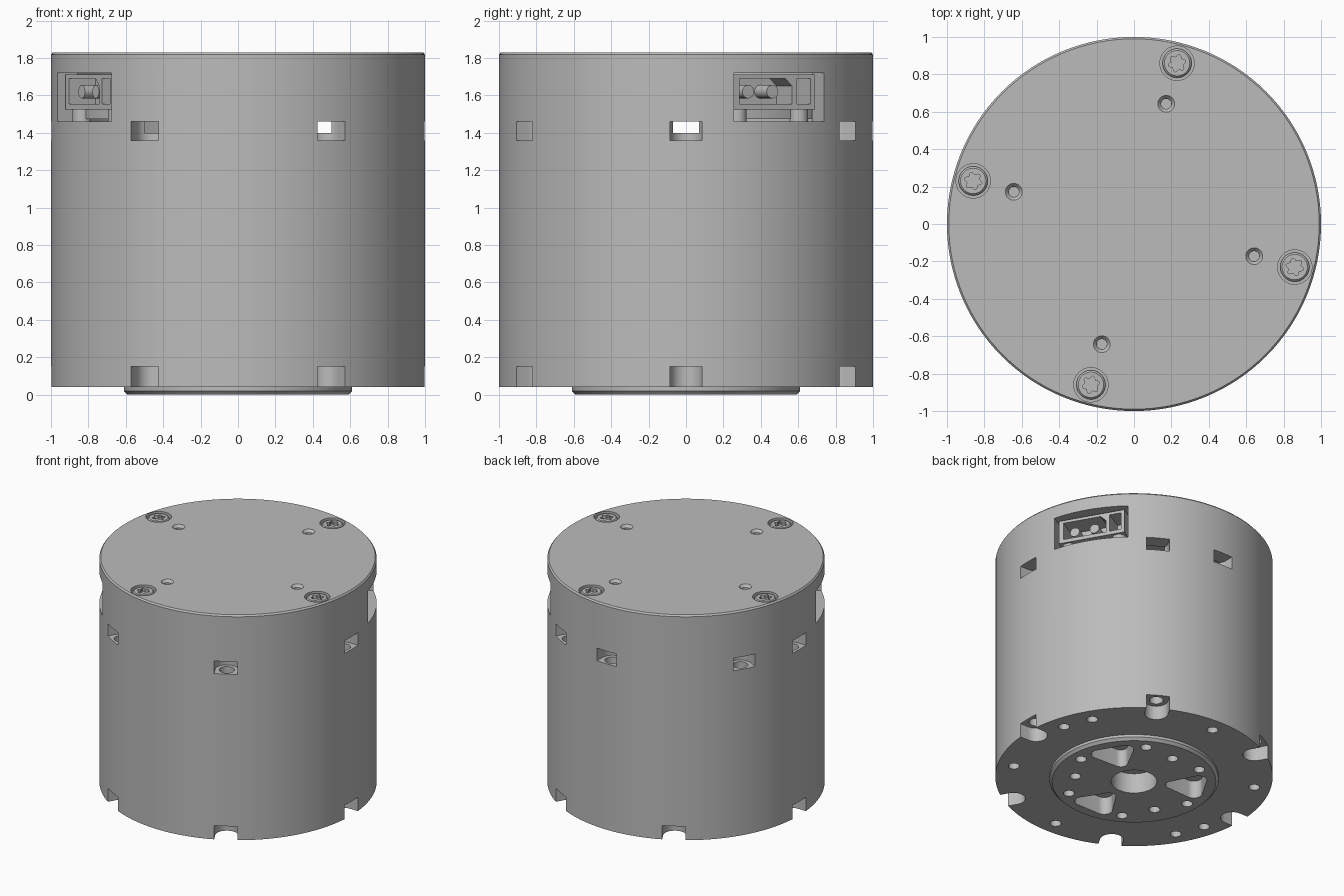
import bpy, bmesh
from math import sin, cos, pi, radians
from mathutils import Matrix, Vector

if "Cube" in bpy.data.objects:
    bpy.data.objects.remove(bpy.data.objects["Cube"])

grey = bpy.data.materials.new("machined grey")
grey.use_nodes = True
grey.diffuse_color = (0.5, 0.5, 0.5, 1)
grey.node_tree.nodes["Principled BSDF"].inputs["Base Color"].default_value = (0.5, 0.5, 0.5, 1)
parts = []


# ---- helpers ----
def circle(r, x=0, y=0, n=32):
    return [(x + r * cos(2 * pi * i / n), y + r * sin(2 * pi * i / n)) for i in range(n)]


def box(x0, x1, y0, y1):
    return [(x0, y0), (x1, y0), (x1, y1), (x0, y1)]


def arc(r, x, y, a0, a1, n=10):
    return [(x + r * cos(radians(a0 + (a1 - a0) * i / n)),
             y + r * sin(radians(a0 + (a1 - a0) * i / n))) for i in range(n + 1)]


def turn(deg):
    return Matrix.Rotation(radians(deg), 4, 'Z')


def radial(deg):
    """Local x runs around the body, local y up, local z outwards."""
    return turn(deg) @ Matrix(((0, 0, 1, 0), (1, 0, 0, 0), (0, 1, 0, 0), (0, 0, 0, 1)))


def loft(bm, rings, matrix=Matrix()):
    """Closed solid through (outline, height) rings."""
    rows = [[bm.verts.new(matrix @ Vector((x, y, z))) for x, y in pts] for pts, z in rings]
    n = len(rows[0])
    for a, b in zip(rows, rows[1:]):
        for i in range(n):
            j = (i + 1) % n
            bm.faces.new((a[i], a[j], b[j], b[i]))
    bm.faces.new(rows[0][::-1])
    bm.faces.new(rows[-1])


def prism(bm, outline, z0, z1, matrix=Matrix()):
    loft(bm, [(outline, z0), (outline, z1)], matrix)


def make(name, bm):
    bmesh.ops.recalc_face_normals(bm, faces=bm.faces)
    mesh = bpy.data.meshes.new(name)
    bm.to_mesh(mesh)
    bm.free()
    mesh.materials.append(grey)
    ob = bpy.data.objects.new(name, mesh)
    bpy.context.collection.objects.link(ob)
    parts.append(ob)
    return ob


def cut(ob, bm):
    cutter = make("cutter", bm)
    parts.remove(cutter)
    mod = ob.modifiers.new("cut", 'BOOLEAN')
    mod.operation, mod.solver, mod.object = 'DIFFERENCE', 'EXACT', cutter
    bpy.context.view_layer.update()
    graph = bpy.context.evaluated_depsgraph_get()
    mesh = bpy.data.meshes.new_from_object(ob.evaluated_get(graph))
    ob.modifiers.clear()
    ob.data = mesh
    bpy.data.objects.remove(cutter)


SIXTHS = range(0, 360, 60)
WINDOWS = (0, 60, 90, 150, 180, 240, 300)
SCREWS = range(75, 360, 90)
CONNECTORS = (30, 210)

# ---- round body with stepped output flange ----
bm = bmesh.new()
profile = [(.59, 0), (.61, .02), (.61, .04), (1, .04), (1, 1.818), (.99, 1.83)]
loft(bm, [(circle(r, n=128), z) for r, z in profile])
body = make("body", bm)

# Inner chamber
bm = bmesh.new()
prism(bm, circle(.88, n=96), 1.4, 1.73)
cut(body, bm)

# Side windows, bottom notches, connector openings, screw recesses
slot = arc(.085, .925, 0, 90, 270, 16) + [(1.1, -.085), (1.1, .085)]
bm = bmesh.new()
for a in WINDOWS:
    prism(bm, slot, 1.36, 1.46, turn(a))
for a in SIXTHS:
    prism(bm, slot, 0, .15, turn(a))
for a in CONNECTORS:
    prism(bm, box(.78, 1.1, -.26, .3), 1.461, 1.72, turn(a))
for a in SCREWS:
    prism(bm, circle(.092, .89), 1.79, 1.9, turn(a))
    loft(bm, [(circle(.028, .665), 1.81), (circle(.045, .665), 1.83),
              (circle(.045, .665), 1.9)], turn(a))
cut(body, bm)

# Screw holes, flange pockets and bore
bm = bmesh.new()
for a in WINDOWS:
    prism(bm, circle(.055, .925), 1.26, 1.38, turn(a))
for a in SIXTHS:
    prism(bm, circle(.05, .925), .1, .25, turn(a))
    prism(bm, circle(.04, .5), -.1, .12, turn(a))
for a in (15, 30, 90, 150, 195, 210, 270, 330):
    prism(bm, circle(.04, .88), 0, .14, turn(a))
for a in SCREWS:
    prism(bm, circle(.027, .665), 1.75, 1.82, turn(a))
pocket = (arc(.05, .28, 0, 120, 240) + arc(.06, .455, -.1, 240, 360)
          + arc(.06, .455, .1, 0, 120))
for a in (30, 150, 270):
    prism(bm, pocket, -.1, .14, turn(a))
    prism(bm, circle(.04, .43), -.1, .12, turn(a + 60))
prism(bm, circle(.165, n=48), -.1, .16)
cut(body, bm)

# ---- cover screws with six-lobed sockets ----
lobes = [(.89 + r * cos(t), r * sin(t)) for t in (2 * pi * i / 48 for i in range(48))
         for r in (.04 + .008 * cos(6 * t),)]
for k, a in enumerate(SCREWS):
    bm = bmesh.new()
    loft(bm, [(circle(.078, .89), 1.785), (circle(.078, .89), 1.815),
              (circle(.068, .89), 1.825)], turn(a))
    screw = make(f"cover_screw_{k + 1}", bm)
    bm = bmesh.new()
    prism(bm, lobes, 1.8, 1.9, turn(a))
    cut(screw, bm)

# ---- circuit board inside the chamber ----
bm = bmesh.new()
prism(bm, circle(.872, n=96), 1.475, 1.525)
make("circuit_board", bm)

# ---- side connectors: housing, cavities, pins and posts ----
cavity = [(-.205, 1.555), (.12, 1.555), (.12, 1.65), (.08, 1.69), (-.205, 1.69)]
for k, a in enumerate(CONNECTORS):
    bm = bmesh.new()
    prism(bm, box(-.24, .262, 1.526, 1.712), .68, .925, radial(a))
    housing = make(f"connector_housing_{k + 1}", bm)
    bm = bmesh.new()
    prism(bm, cavity, .76, 1, radial(a))
    prism(bm, box(.15, .235, 1.555, 1.69), .76, 1, radial(a))
    cut(housing, bm)

    bm = bmesh.new()
    for u in (-.13, .02):
        prism(bm, circle(.036, u, 1.62, 16), .74, .89, radial(a))
    make(f"connector_pins_{k + 1}", bm)

    bm = bmesh.new()
    for u in (-.18, .2):
        prism(bm, circle(.05, .86, u), 1.461, 1.53, turn(a))
    make(f"connector_posts_{k + 1}", bm)

# ---- smooth round walls, sharp machined edges ----
bpy.ops.object.select_all(action='DESELECT')
for ob in parts:
    ob.select_set(True)
bpy.context.view_layer.objects.active = body
bpy.ops.object.shade_smooth_by_angle(angle=radians(25))
